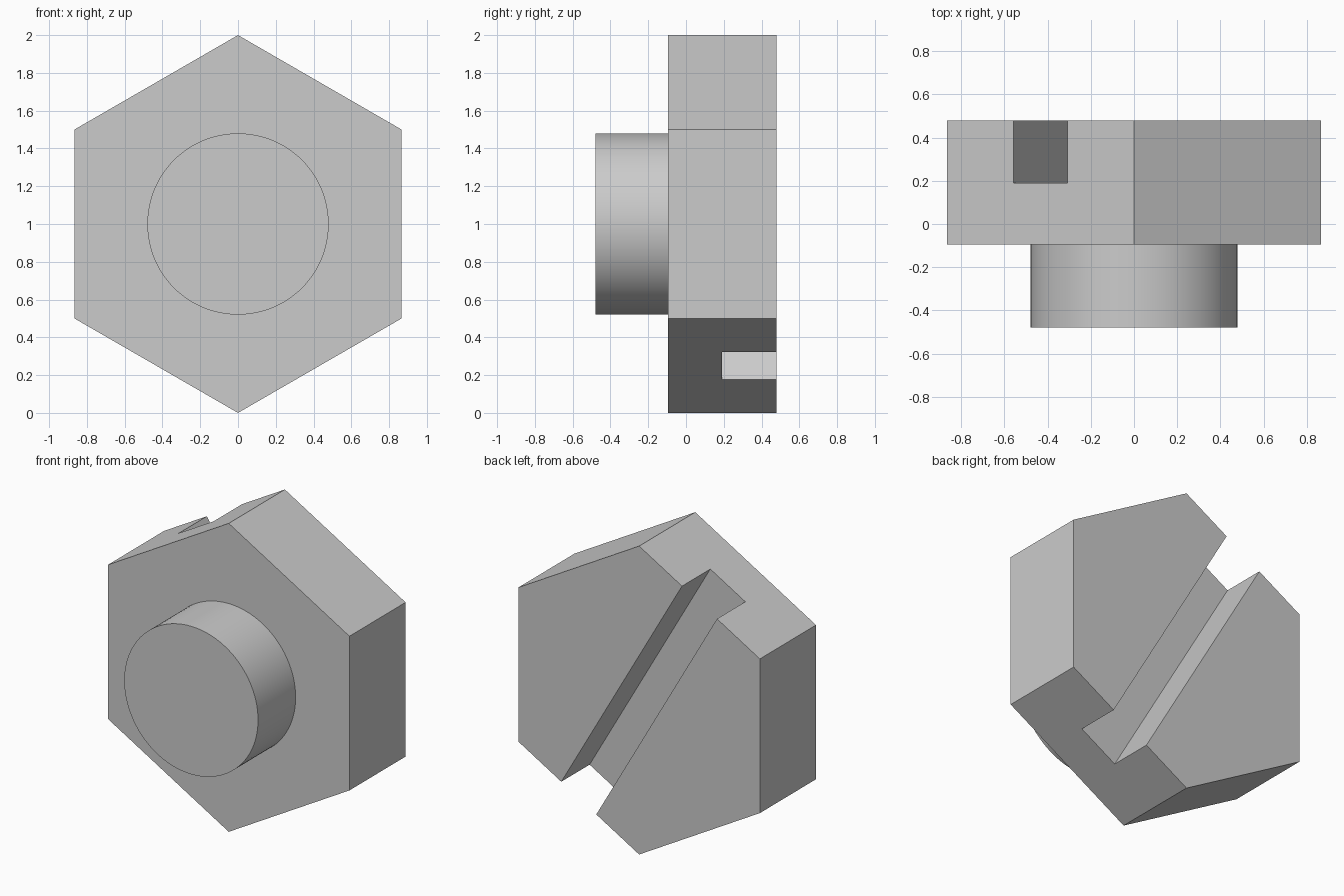
import bpy
from math import radians, pi

if "Cube" in bpy.data.objects:
    bpy.data.objects.remove(bpy.data.objects["Cube"], do_unlink=True)

FRONT, BACK = -0.48, 0.48    # overall depth
PLATE_FRONT = -0.095         # where the stud meets the hexagonal head
SLOT_FLOOR = 0.19
SLOT_WIDTH = 0.29

grey = bpy.data.materials.new("plain grey")
grey.use_nodes = True
colour = (0.6, 0.6, 0.6, 1)
grey.diffuse_color = colour
grey.node_tree.nodes["Principled BSDF"].inputs["Base Color"].default_value = colour


def prism(name, sides, radius, y0, y1):
    """Upright prism along y, with a corner at the top."""
    bpy.ops.mesh.primitive_cylinder_add(
        vertices=sides, radius=radius, depth=y1 - y0,
        location=(0, (y0 + y1) / 2, 1), rotation=(pi / 2, 0, 0))
    obj = bpy.context.object
    obj.name = name
    obj.data.materials.append(grey)
    return obj


# Hexagonal head
head = prism("hex_head", 6, 1, PLATE_FRONT, BACK)

# Slot across the back, running from the upper right face to the lower left one
bpy.ops.mesh.primitive_cube_add(
    size=1, location=(0, SLOT_FLOOR + 0.5, 1), rotation=(0, radians(-30), 0))
cutter = bpy.context.object
cutter.name = "slot_cutter"
cutter.scale = (SLOT_WIDTH, 1, 3)
cutter.hide_render = True
cutter.data.materials.append(grey)

cut = head.modifiers.new("slot", "BOOLEAN")
cut.operation = "DIFFERENCE"
cut.solver = "EXACT"
cut.object = cutter
bpy.ops.object.select_all(action="DESELECT")
head.select_set(True)
bpy.context.view_layer.objects.active = head
bpy.ops.object.modifier_apply(modifier=cut.name)
bpy.data.objects.remove(cutter, do_unlink=True)

# Round stud on the front
stud = prism("round_stud", 96, 0.48, FRONT, PLATE_FRONT)
bpy.ops.object.shade_smooth_by_angle(angle=radians(30))
